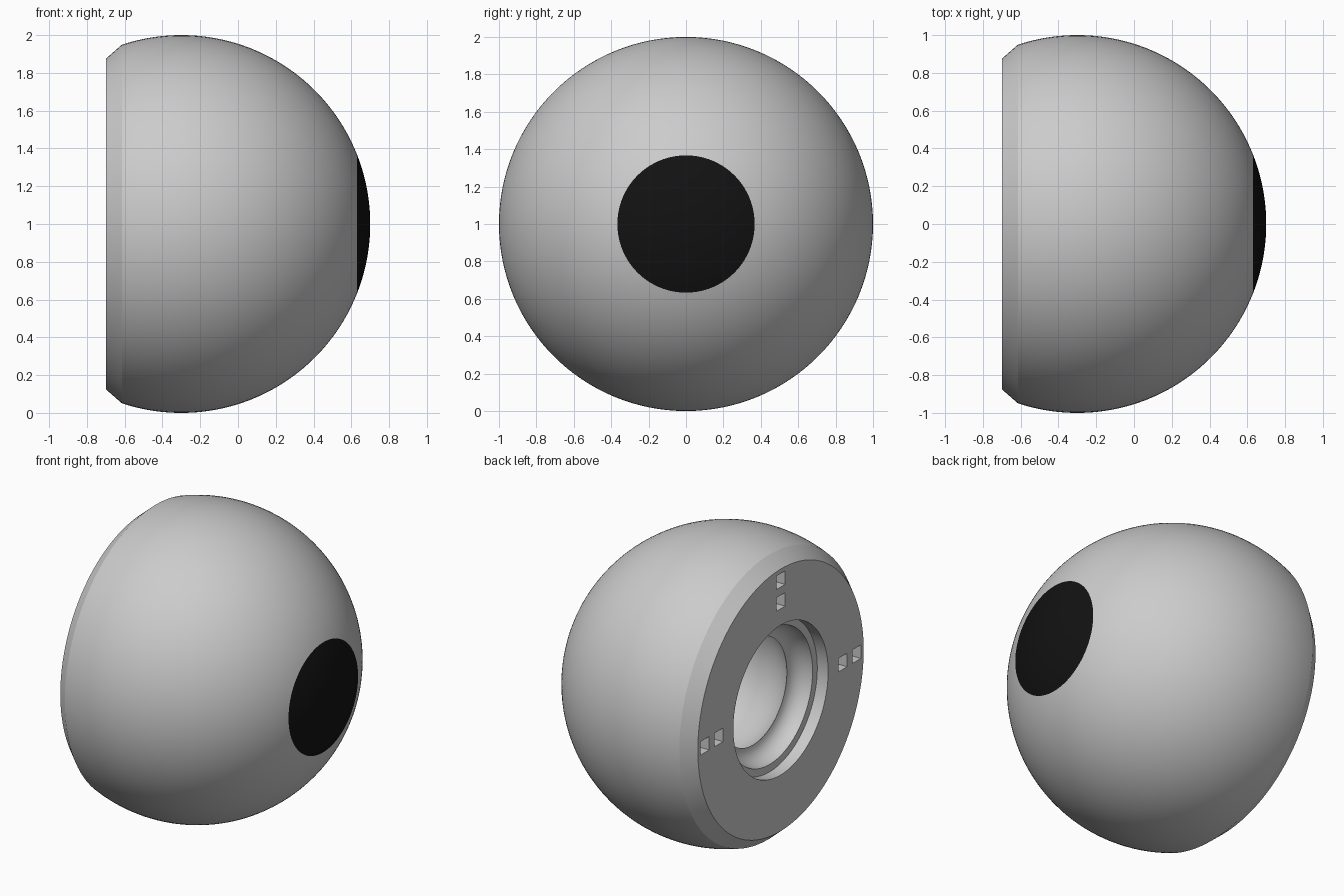
import bpy, bmesh
from math import sin, cos, pi, asin, sqrt
from mathutils import Vector

if "Cube" in bpy.data.objects:
    bpy.data.objects.remove(bpy.data.objects["Cube"])

CX, CZ, R = -0.3, 1.0, 1.0      # ball centre and radius
BACK = -0.7                     # flat back plane
PUPIL_R = 0.367


def arc(cx, r, a0, a1, n):
    """Points (x, radius) on a circle; angle measured from the +x axis."""
    return [(cx + r * cos(a0 + (a1 - a0) * i / n),
             r * sin(a0 + (a1 - a0) * i / n)) for i in range(n + 1)]


def revolve(name, profile, steps=128):
    """Lathe an (x, radius) profile around the horizontal x axis."""
    bm = bmesh.new()
    vs = [bm.verts.new((x, 0, CZ + max(r, 0))) for x, r in profile]
    es = [bm.edges.new(p) for p in zip(vs, vs[1:])]
    bmesh.ops.spin(bm, geom=vs + es, cent=(0, 0, CZ), axis=(1, 0, 0),
                   angle=2 * pi, steps=steps, use_duplicate=False)
    bmesh.ops.remove_doubles(bm, verts=bm.verts, dist=1e-5)
    bmesh.ops.recalc_face_normals(bm, faces=bm.faces)
    me = bpy.data.meshes.new(name)
    bm.to_mesh(me)
    bm.free()
    ob = bpy.data.objects.new(name, me)
    bpy.context.collection.objects.link(ob)
    return ob


def smooth(ob):
    bpy.ops.object.select_all(action='DESELECT')
    ob.select_set(True)
    bpy.context.view_layer.objects.active = ob
    bpy.ops.object.shade_smooth_by_angle(angle=0.35)


# Eyeball: outer ball, chamfered flat back, stepped socket and round cavity
a_pupil = asin(PUPIL_R)
a_back = pi - asin(0.949)
rim_x = CX + sqrt(1 - PUPIL_R ** 2)
profile = [(rim_x, 0)] + arc(CX, R, a_pupil, a_back, 64)
profile += [(BACK, 0.875), (BACK, 0.5), (BACK + 0.08, 0.5), (BACK + 0.08, 0.45)]
# rounded shoulder leading into the neck
profile += [(-0.62 + 0.12 * sin(t * pi / 12), 0.35 + 0.10 * cos(t * pi / 12))
            for t in range(1, 7)]
# hollow bulb behind the neck
profile += arc(-0.143, 0.5, pi - asin(0.7), 0, 32)[1:]
eyeball = revolve("eyeball", profile)

# Paired square sockets at the top and both sides of the back face
bm = bmesh.new()
for dy, dz in ((0, 1), (1, 0), (-1, 0)):
    for d in (0.655, 0.80):
        cube = bmesh.ops.create_cube(bm, size=1)["verts"]
        bmesh.ops.scale(bm, vec=(0.3, 0.09, 0.09), verts=cube)
        bmesh.ops.translate(bm, vec=Vector((BACK, dy * d, CZ + dz * d)), verts=cube)
me = bpy.data.meshes.new("socket_cutter")
bm.to_mesh(me)
bm.free()
cutter = bpy.data.objects.new("socket_cutter", me)
bpy.context.collection.objects.link(cutter)
cutter.hide_render = True

mod = eyeball.modifiers.new("sockets", 'BOOLEAN')
mod.operation = 'DIFFERENCE'
mod.solver = 'EXACT'
mod.object = cutter
bpy.context.view_layer.objects.active = eyeball
bpy.ops.object.modifier_apply(modifier=mod.name)
bpy.data.objects.remove(cutter)
smooth(eyeball)

# Pupil: black cap completing the ball
pupil = revolve("pupil", arc(CX, R, 0, a_pupil, 16) + [(rim_x, 0)])
black = bpy.data.materials.new("black")
black.diffuse_color = (0.006, 0.006, 0.006, 1)
black.use_nodes = True
black.node_tree.nodes["Principled BSDF"].inputs["Base Color"].default_value = black.diffuse_color
pupil.data.materials.append(black)
smooth(pupil)
